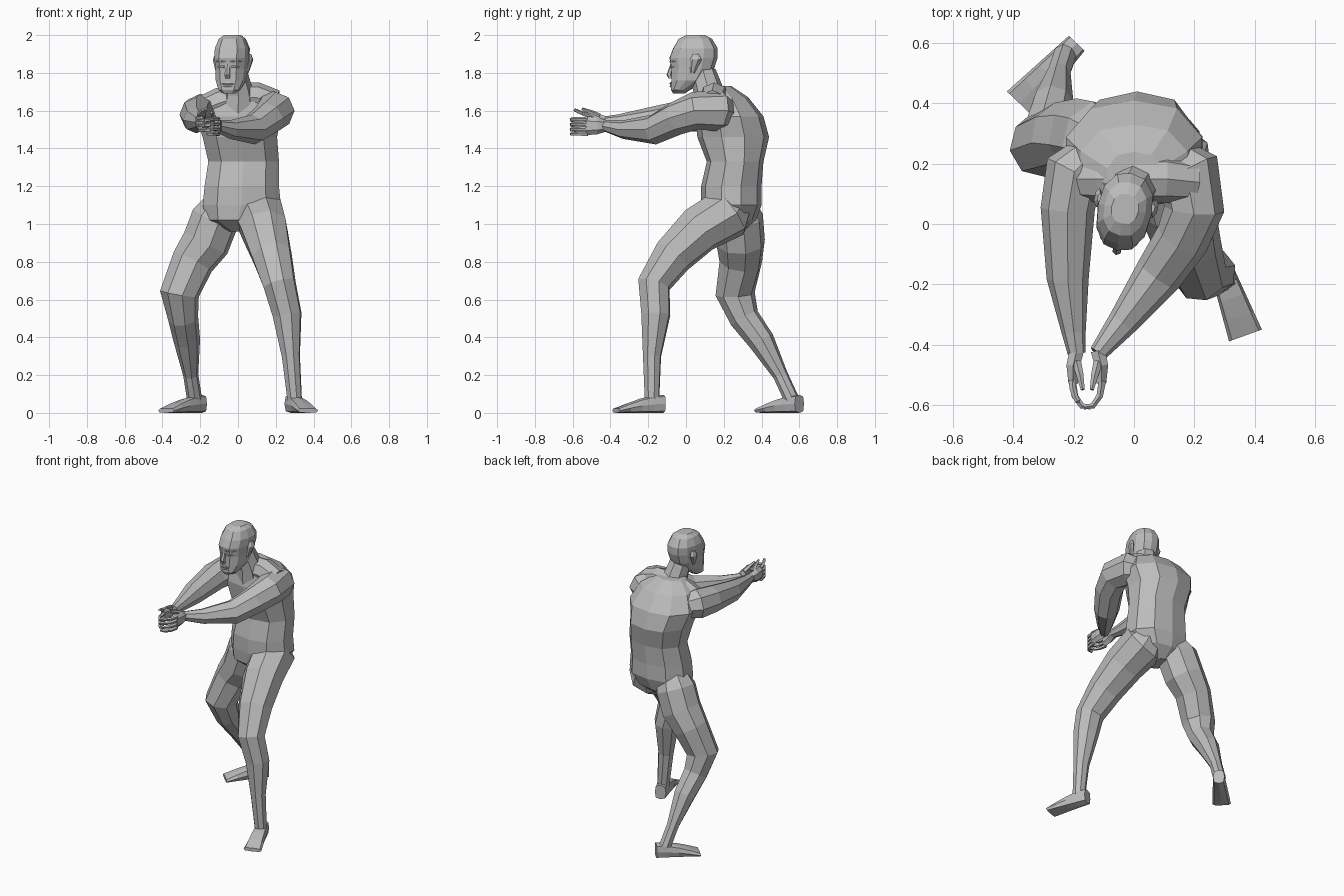
import bpy, bmesh
from math import sin, cos, pi, sqrt, radians
from mathutils import Vector

cube = bpy.data.objects.get("Cube")
if cube:
    bpy.data.objects.remove(cube)

# Single matte grey for the whole figure
clay = bpy.data.materials.new("grey_clay")
clay.use_nodes = True
grey = (0.5, 0.5, 0.5, 1)
clay.diffuse_color = grey
clay.node_tree.nodes["Principled BSDF"].inputs["Base Color"].default_value = grey

UP = Vector((0, 0, 1))
FORWARD = Vector((0, -1, 0))
SIDES = {"left": 1, "right": -1}


def loft(name, rings, facing=FORWARD, sides=8, axis=None, fullness=0.0, floor=False):
    """Skin a closed tube through rings of (x, y, z, half width, optional half depth)."""
    bm = bmesh.new()
    centres = [Vector(ring[:3]) for ring in rings]
    last = len(rings) - 1
    loops = []
    for i, (centre, ring) in enumerate(zip(centres, rings)):
        along = axis or centres[min(i + 1, last)] - centres[max(i - 1, 0)]
        across = along.cross(facing).normalized()
        front = across.cross(along).normalized()
        half_width, half_depth = ring[3], ring[-1]
        loop = []
        for k in range(sides):
            angle = 2 * pi * k / sides + pi / 2
            full = 1 + fullness * abs(sin(2 * angle))
            point = centre + full * (across * half_width * cos(angle)
                                     + front * half_depth * sin(angle))
            if floor:
                point.z = max(point.z, 0)
            loop.append(bm.verts.new(point))
        loops.append(loop)
    for lower, upper in zip(loops, loops[1:]):
        for k in range(sides):
            after = (k + 1) % sides
            bm.faces.new((lower[k], lower[after], upper[after], upper[k]))
    bm.faces.new(loops[0])
    bm.faces.new(loops[-1])
    bmesh.ops.recalc_face_normals(bm, faces=bm.faces)
    mesh = bpy.data.meshes.new(name)
    bm.to_mesh(mesh)
    bm.free()
    mesh.materials.append(clay)
    bpy.context.collection.objects.link(bpy.data.objects.new(name, mesh))


# Torso, hunched forward at the shoulders, with neck and shoulder girdle
loft("torso", [
    (0, .23, .96, .05, .07), (0, .23, 1.02, .17, .14), (.02, .24, 1.1, .21, .16),
    (.02, .24, 1.2, .2, .16), (.03, .26, 1.33, .19, .15), (.01, .25, 1.46, .2, .19),
    (0, .23, 1.57, .23, .18), (0, .2, 1.67, .18, .13), (0, .16, 1.73, .09, .08),
], axis=UP, sides=10, fullness=.06)
loft("neck", [(0, .15, 1.6, .1), (0, .12, 1.7, .08), (-.02, .09, 1.8, .07)])
loft("shoulder_girdle", [
    (-.2, .15, 1.6, .07), (-.1, .15, 1.64, .08), (0, .15, 1.67, .08),
    (.1, .15, 1.67, .08), (.2, .14, 1.64, .07),
], facing=UP)

# Legs: buttock, hip, thigh, knee, calf, ankle
loft("left_leg", [
    (.08, .28, 1.12, .09), (.11, .23, 1.06, .14), (.14, .07, .97, .13), (.18, -.07, .83, .11),
    (.22, -.17, .68, .09), (.26, -.16, .52, .08), (.28, -.18, .3, .05), (.3, -.18, .07, .04),
], facing=Vector((.3, -1, 0)))
loft("right_leg", [
    (-.07, .26, 1.13, .09), (-.12, .28, 1.03, .13), (-.17, .29, .9, .13), (-.24, .29, .8, .115),
    (-.31, .26, .63, .105), (-.29, .31, .5, .08), (-.27, .4, .38, .07), (-.25, .5, .2, .04),
    (-.23, .56, .07, .04),
], facing=Vector((-.6, -.8, 0)))


# Feet: narrow at the heel, broad and flat at the toes
def foot(name, heel, toe):
    heel, toe = Vector((*heel, 0)), Vector((*toe, 0))
    steps = 4
    rings = []
    for i in range(steps + 1):
        f = i / steps
        half_height = .012 + .036 * cos(f * pi / 2)
        rings.append((*(heel.lerp(toe, f) + UP * half_height), .036 + .022 * f, half_height))
    loft(name, rings, facing=UP, axis=toe - heel, fullness=.15, floor=True)


foot("left_foot", (.28, -.12), (.37, -.37))
foot("right_foot", (-.19, .6), (-.38, .4))

# Arms: shoulder, elbow, forearm, wrist
loft("left_arm", [
    (.08, .26, 1.57, .06), (.18, .17, 1.6, .11), (.2, .05, 1.6, .1), (.16, -.05, 1.56, .09),
    (.08, -.17, 1.5, .08), (-.04, -.33, 1.5, .05), (-.12, -.43, 1.52, .03),
], facing=UP)
loft("right_arm", [
    (-.1, .27, 1.57, .06), (-.2, .17, 1.59, .1), (-.22, .05, 1.58, .09),
    (-.22, -.18, 1.55, .07), (-.2, -.36, 1.54, .04), (-.19, -.43, 1.54, .03),
], facing=UP)


# Hands: upright palms with fingers curling round an empty grip
def hand(label, s, wrist):
    def place(out, ahead, rise):
        return wrist + Vector((s * out, -ahead, rise))

    loft(label + "_palm", [(*place(0, -.01, 0), .027, .03), (*place(.012, .04, 0), .026, .045),
                           (*place(.012, .1, 0), .018, .05)], facing=UP, sides=6)
    for i in range(4):
        pointing = s < 0 and i == 0
        bend = .3 if pointing else .6
        rings = []
        for joint in range(4):
            angle = joint * bend
            spot = place(.015 - .05 * (1 - cos(angle)), .09 + .09 * sin(angle),
                         .035 - .026 * i + (.01 * joint if pointing else 0))
            rings.append((*spot, .013 - .0015 * joint))
        loft(f"{label}_finger_{i + 1}", rings, facing=UP, sides=5)
    loft(label + "_thumb", [(*place(0, .03, .03), .016), (*place(-.01, .07, .05), .013),
                            (*place(-.02, .12, .07), .007)], facing=UP, sides=5)


hand("left", SIDES["left"], Vector((-.12, -.43, 1.52)))
hand("right", SIDES["right"], Vector((-.19, -.43, 1.54)))

# Head, turned slightly to its right
turn = radians(11)
gaze = Vector((-sin(turn), -cos(turn), 0))
beside = gaze.cross(-UP)
head_base = Vector((-.03, .05, 0))


def on_head(out, ahead, z):
    return head_base + beside * out + gaze * ahead + UP * z


skull = [(1.69, .06, .12, .03), (1.71, .03, .13, .06), (1.76, -.06, .13, .08),
         (1.82, -.1, .13, .085), (1.88, -.12, .14, .09), (1.93, -.12, .12, .09),
         (1.98, -.09, .09, .07), (2, -.05, .05, .045)]
loft("head", [(*on_head(0, (back + face) / 2, z), width, (face - back) / 2)
              for z, back, face, width in skull],
     facing=gaze, axis=UP, sides=12, fullness=.06)


# Face: ridges that follow the curve of the skull
def face_ridge(name, start, end, z, thickness):
    rings = []
    for f in (0, .3, .7, 1):
        out = start + (end - start) * f
        ahead = .13 * sqrt(1 - (out / .09) ** 2)
        rings.append((*on_head(out, ahead, z), thickness * (.5 + .5 * sin(f * pi))))
    loft(name, rings, facing=gaze, sides=6)


loft("nose", [(*on_head(0, .12, 1.86), .01), (*on_head(0, .14, 1.79), .016),
              (*on_head(0, .13, 1.77), .014)], facing=gaze, axis=UP, sides=6)
face_ridge("upper_lip", -.03, .03, 1.744, .009)
face_ridge("lower_lip", -.025, .025, 1.73, .009)
for label, s in SIDES.items():
    face_ridge(label + "_brow", s * .01, s * .07, 1.86, .012)
    face_ridge(label + "_eye", s * .018, s * .056, 1.832, .009)
    # Ears flare outwards towards the top
    loft(label + "_ear", [(*on_head(s * .08, 0, 1.8), .008, .012),
                          (*on_head(s * .095, -.02, 1.87), .013, .032),
                          (*on_head(s * .09, -.02, 1.9), .007, .015)],
         facing=gaze, axis=UP, sides=6)
